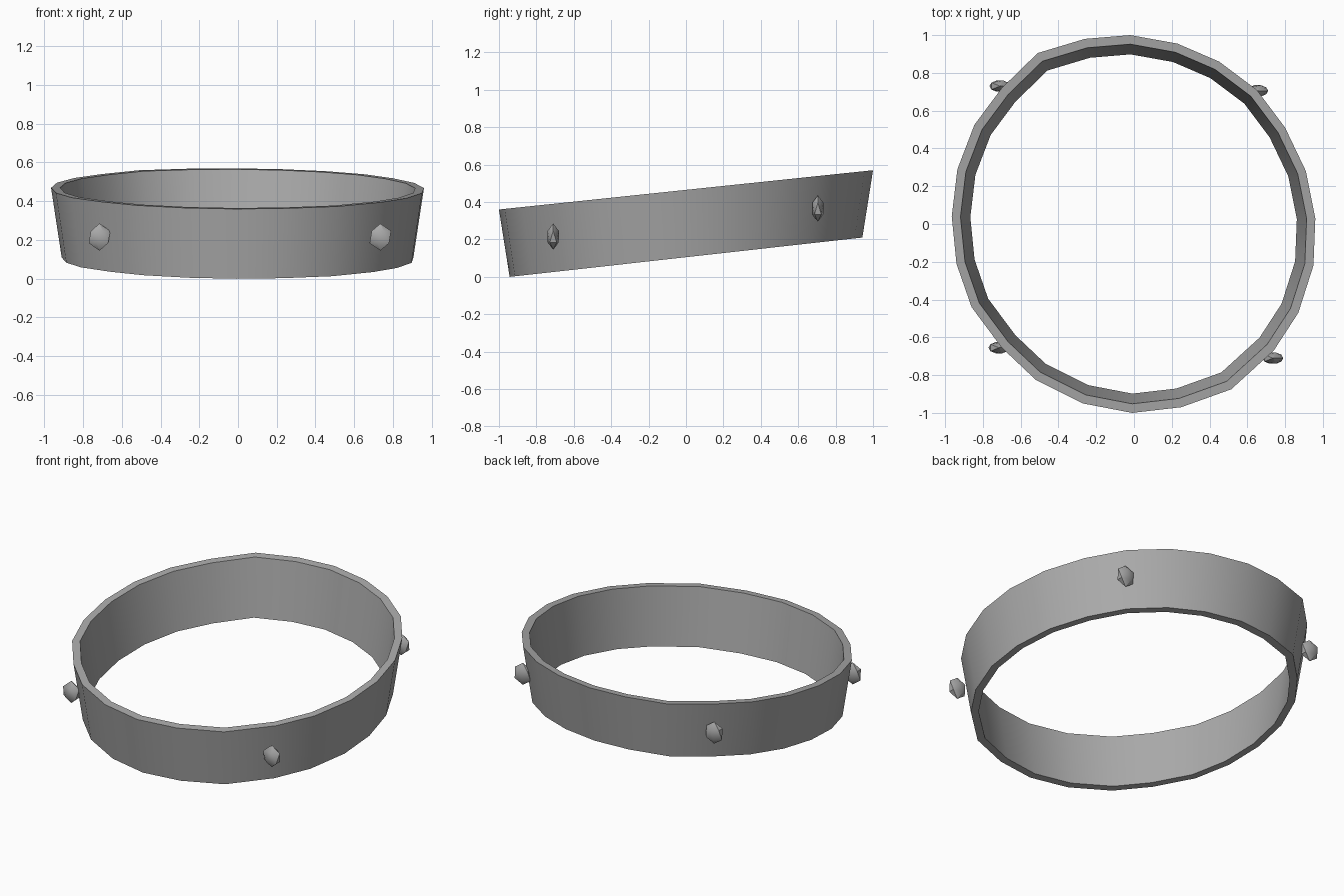
import bpy, bmesh, math

if "Cube" in bpy.data.objects:
    bpy.data.objects.remove(bpy.data.objects["Cube"])

metal = bpy.data.materials.new("grey metal")
metal.diffuse_color = (0.4, 0.4, 0.4, 1)
metal.use_nodes = True
metal.node_tree.nodes["Principled BSDF"].inputs["Base Color"].default_value = metal.diffuse_color

# Slightly irregular hand-shaped outline of the upper outer rim
RIM = [(-.02, 1.0), (.23, .955), (.45, .86), (.65, .71), (.80, .51), (.91, .28),
       (.96, .03), (.95, -.22), (.87, -.47), (.74, -.67), (.515, -.875), (.25, -.97),
       (-.01, -1.0), (-.27, -.95), (-.52, -.825), (-.70, -.655), (-.86, -.44), (-.94, -.21),
       (-.965, .04), (-.935, .29), (-.845, .525), (-.70, .72), (-.51, .905), (-.26, .98)]


def finish(name, bm, angle):
    bmesh.ops.recalc_face_normals(bm, faces=bm.faces)
    mesh = bpy.data.meshes.new(name)
    bm.to_mesh(mesh)
    bm.free()
    mesh.materials.append(metal)
    obj = bpy.data.objects.new(name, mesh)
    bpy.context.collection.objects.link(obj)
    bpy.ops.object.select_all(action='DESELECT')
    obj.select_set(True)
    bpy.context.view_layer.objects.active = obj
    bpy.ops.object.shade_smooth_by_angle(angle=math.radians(angle))


# Tilted, flared band: (scale of outline, height at the middle, slope along y)
SECTION = [(1.0, .465, .105), (.943, .105, .1115), (.898, .105, .1115), (.952, .465, .105)]
bm = bmesh.new()
loops = [[bm.verts.new((x * s, y * s, h + y * s * slope)) for x, y in RIM]
         for s, h, slope in SECTION]
n = len(RIM)
for k in range(4):
    a, b = loops[k], loops[(k + 1) % 4]
    for i in range(n):
        j = (i + 1) % n
        bm.faces.new((a[i], a[j], b[j], b[i]))
finish("band", bm, 35)

# Faceted studs set into the outside of the band
STUDS = {"stud_front_left": (-.715, -.655, .215), "stud_front_right": (.735, -.71, .215),
         "stud_back_left": (-.71, .73, .365), "stud_back_right": (.655, .705, .365)}
for name, centre in STUDS.items():
    bm = bmesh.new()
    bmesh.ops.create_icosphere(bm, subdivisions=1, radius=1)
    bmesh.ops.scale(bm, vec=(.062, .035, .07), verts=bm.verts)
    bmesh.ops.translate(bm, vec=centre, verts=bm.verts)
    finish(name, bm, 35)
